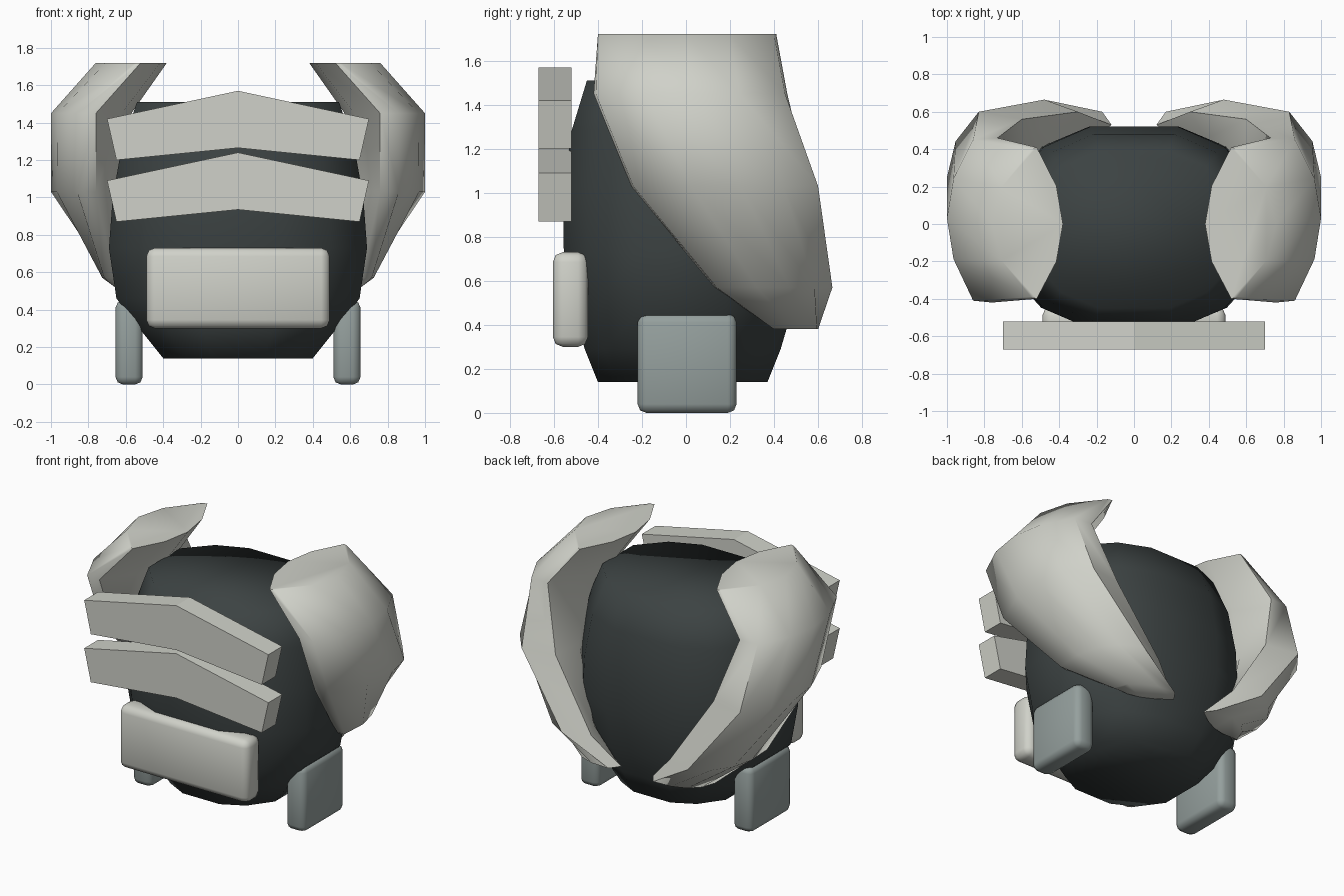
import bpy, bmesh, math
from mathutils import Vector

if "Cube" in bpy.data.objects:
    bpy.data.objects.remove(bpy.data.objects["Cube"])


def material(name, rgb):
    m = bpy.data.materials.new(name)
    m.diffuse_color = (*rgb, 1)
    m.use_nodes = True
    m.node_tree.nodes["Principled BSDF"].inputs["Base Color"].default_value = m.diffuse_color
    return m


DARK = material("dark_core", (0.045, 0.055, 0.055))
PALE = material("pale_armour", (0.63, 0.64, 0.585))
GREY = material("blue_grey", (0.30, 0.35, 0.34))


def finish(name, bm, mat, smooth=None):
    bmesh.ops.recalc_face_normals(bm, faces=bm.faces)
    mesh = bpy.data.meshes.new(name)
    bm.to_mesh(mesh)
    bm.free()
    mesh.materials.append(mat)
    ob = bpy.data.objects.new(name, mesh)
    bpy.context.collection.objects.link(ob)
    if smooth:
        bpy.ops.object.select_all(action='DESELECT')
        ob.select_set(True)
        bpy.context.view_layer.objects.active = ob
        bpy.ops.object.shade_smooth_by_angle(angle=math.radians(smooth))
    return ob


def loft(name, rings, mat, smooth):
    """Skin a stack of equal-length closed rings and cap both ends."""
    bm = bmesh.new()
    vs = [[bm.verts.new(p) for p in ring] for ring in rings]
    n = len(vs[0])
    for a, b in zip(vs, vs[1:]):
        for i in range(n):
            j = (i + 1) % n
            bm.faces.new((a[i], a[j], b[j], b[i]))
    bm.faces.new(vs[0])
    bm.faces.new(vs[-1])
    return finish(name, bm, mat, smooth)


def rounded_box(name, lo, hi, bevel, mat):
    lo, hi = Vector(lo), Vector(hi)
    bm = bmesh.new()
    bmesh.ops.create_cube(bm, size=1)
    for v in bm.verts:
        v.co = (lo + hi) / 2 + v.co * (hi - lo)
    bmesh.ops.bevel(bm, geom=bm.edges[:], offset=bevel, segments=2,
                    profile=0.5, affect='EDGES')
    return finish(name, bm, mat, 60)


# Core body: twelve-sided rings (z, half width, front y, back y)
corner = [(1, 0.4), (0.72, 0.8), (0.35, 1)]
outline = (corner + [(-x, y) for x, y in corner[::-1]]
           + [(-x, -y) for x, y in corner] + [(x, -y) for x, y in corner[::-1]])
levels = [(0.14, 0.40, -0.40, 0.37), (0.29, 0.52, -0.46, 0.43),
          (0.46, 0.65, -0.51, 0.48), (0.73, 0.69, -0.555, 0.52),
          (1.00, 0.67, -0.56, 0.52), (1.28, 0.62, -0.52, 0.48),
          (1.51, 0.54, -0.45, 0.39)]
loft("core_body",
     [[(w * x, (f + b) / 2 + (b - f) / 2 * y, z) for x, y in outline]
      for z, w, f, b in levels], DARK, 80)


def arc(a, m, b, n=4):
    """Points on a parabola from a through m to b."""
    a, m, b = Vector(a), Vector(m), Vector(b)
    c = 2 * m - (a + b) / 2
    return [(1 - t) ** 2 * a + 2 * t * (1 - t) * c + t * t * b
            for t in (i / n for i in range(n + 1))]


# Side shells: blunt lens sections (z, outer front/middle/back, inner front/middle/back)
sections = [
    (1.72, (0.55, -0.39), (0.76, 0.00), (0.55, 0.40),
           (0.52, -0.40), (0.38, 0.00), (0.52, 0.41)),
    (1.45, (0.86, -0.41), (1.00, 0.03), (0.86, 0.45),
           (0.76, -0.42), (0.57, 0.00), (0.73, 0.46)),
    (1.03, (0.86, -0.24), (1.00, 0.25), (0.83, 0.60),
           (0.76, -0.25), (0.60, 0.12), (0.60, 0.56)),
    (0.57, (0.715, 0.14), (0.69, 0.47), (0.48, 0.665),
           (0.66, 0.13), (0.47, 0.33), (0.30, 0.60)),
    (0.38, (0.50, 0.40), (0.40, 0.56), (0.17, 0.60),
           (0.46, 0.40), (0.30, 0.42), (0.12, 0.53)),
]
for side, s in (("left", -1), ("right", 1)):
    rings = []
    for z, *p in sections:
        pts = arc(*p[:3]) + arc(*p[3:])[::-1]
        rings.append([(s * q.x, q.y, z) for q in pts])
    loft(side + "_shell", rings, PALE, 60)

    # Foot pads under each side
    x0, x1 = sorted((s * 0.51, s * 0.655))
    rounded_box(side + "_foot_pad", (x0, -0.22, 0), (x1, 0.23, 0.45), 0.04, GREY)

# Chevron bars across the chest
for name, dz in (("upper_chest_bar", 0), ("lower_chest_bar", -0.33)):
    bm = bmesh.new()
    prof = [(-0.70, 1.42), (0, 1.57), (0.70, 1.42),
            (0.65, 1.20), (0, 1.265), (-0.65, 1.20)]
    face = bm.faces.new([bm.verts.new((x, -0.67, z + dz)) for x, z in prof])
    ext = bmesh.ops.extrude_face_region(bm, geom=[face], use_keep_orig=True)
    bmesh.ops.translate(bm, vec=(0, 0.15, 0),
                        verts=[g for g in ext["geom"] if isinstance(g, bmesh.types.BMVert)])
    finish(name, bm, PALE)

# Belly plate
rounded_box("belly_plate", (-0.49, -0.605, 0.30), (0.49, -0.445, 0.73), 0.045, PALE)
